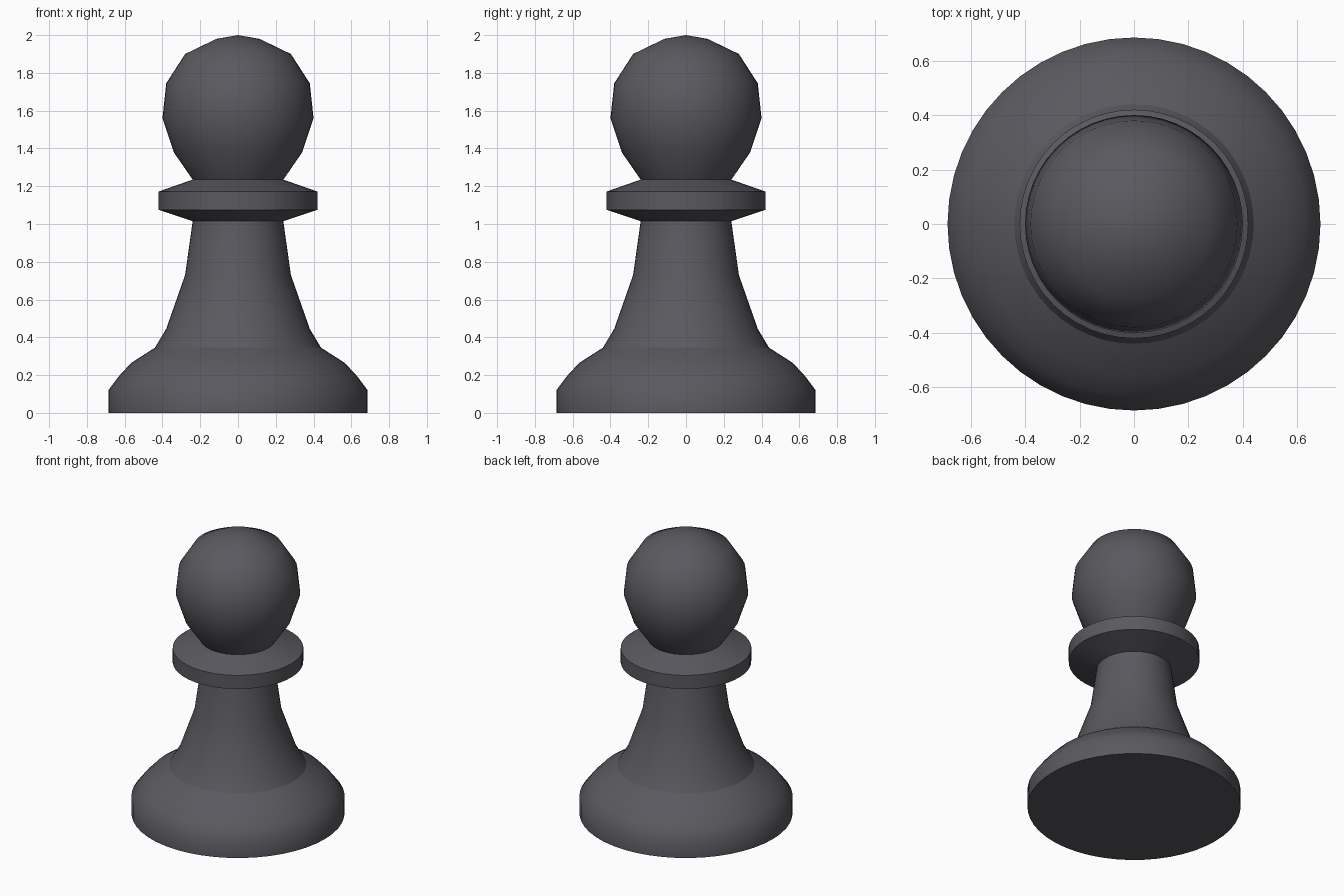
import bpy, math

if "Cube" in bpy.data.objects:
    bpy.data.objects.remove(bpy.data.objects["Cube"])

SIDES = 48

dark = bpy.data.materials.new("dark_grey")
dark.diffuse_color = (0.10, 0.10, 0.115, 1)
dark.use_nodes = True
dark.node_tree.nodes["Principled BSDF"].inputs["Base Color"].default_value = dark.diffuse_color


def lathe(name, profile):
    """Spin (radius, height) points about z; radius 0 closes to a pole."""
    verts, faces, rings = [], [], []
    for r, z in profile:
        start = len(verts)
        if r == 0:
            verts.append((0, 0, z))
            rings.append([start] * SIDES)
        else:
            for i in range(SIDES):
                a = 2 * math.pi * i / SIDES
                verts.append((r * math.cos(a), r * math.sin(a), z))
            rings.append(list(range(start, start + SIDES)))
    for low, high in zip(rings, rings[1:]):
        for i in range(SIDES):
            j = (i + 1) % SIDES
            quad = [low[i], low[j], high[j], high[i]]
            faces.append(list(dict.fromkeys(quad)))
    mesh = bpy.data.meshes.new(name)
    mesh.from_pydata(verts, [], faces)
    mesh.materials.append(dark)
    obj = bpy.data.objects.new(name, mesh)
    bpy.context.collection.objects.link(obj)
    bpy.ops.object.select_all(action='DESELECT')
    obj.select_set(True)
    bpy.context.view_layer.objects.active = obj
    bpy.ops.object.shade_smooth_by_angle(angle=math.radians(42))
    return obj


# Wide foot with a flat underside
lathe("base", [(0, 0), (0.685, 0), (0.685, 0.122), (0.63, 0.195),
               (0.565, 0.265), (0.44, 0.345)])
# Flared stem
lathe("stem", [(0.44, 0.345), (0.38, 0.445), (0.28, 0.73), (0.24, 1.015)])
# Collar disc
lathe("collar", [(0.24, 1.015), (0.42, 1.075), (0.42, 1.172), (0.24, 1.235)])
# Round head
lathe("head", [(0.24, 1.235), (0.34, 1.38), (0.40, 1.56), (0.38, 1.745),
               (0.28, 1.90), (0.115, 1.98), (0, 2.0)])
